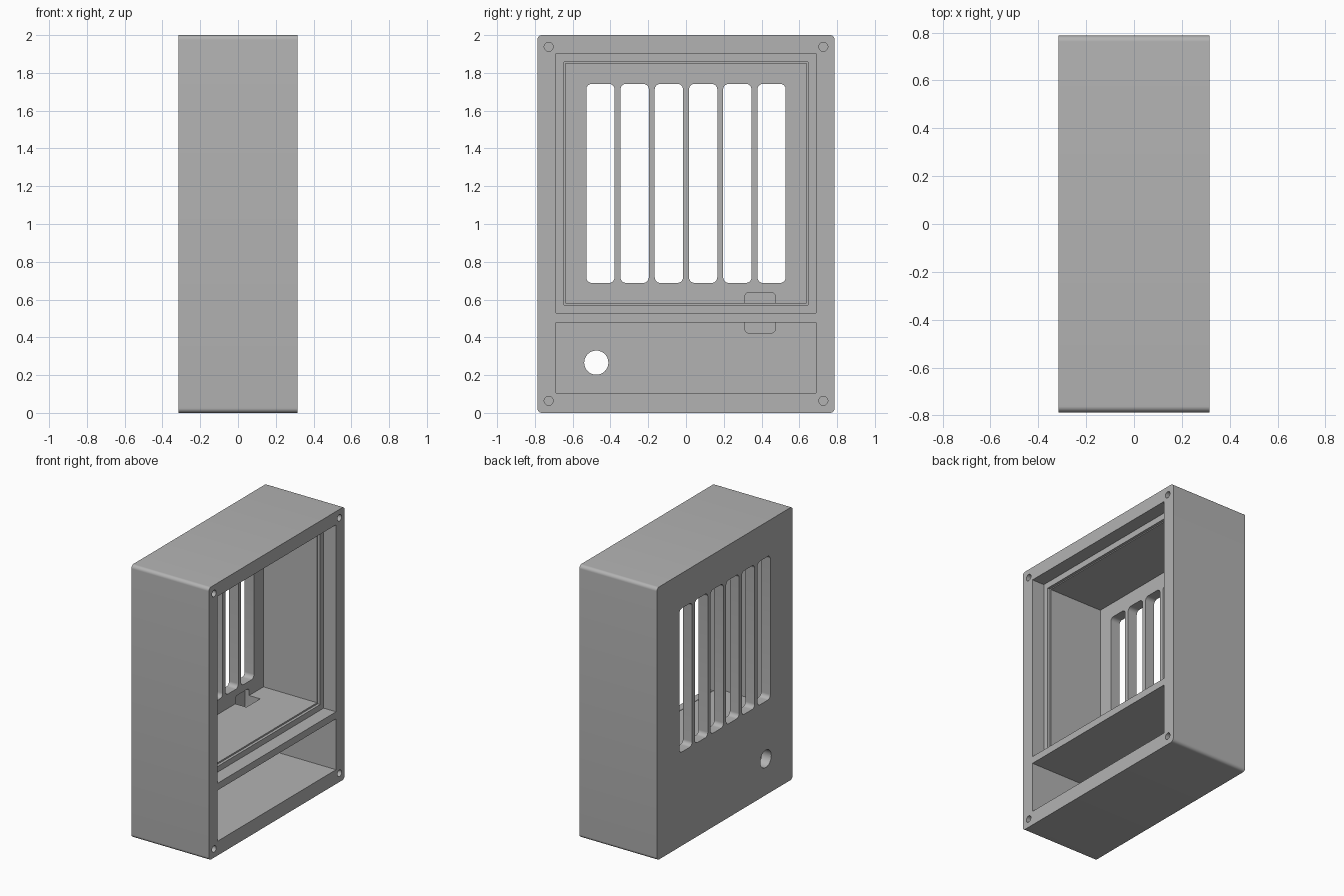
import bpy, bmesh
from math import cos, sin, pi, radians

old = bpy.data.objects.get("Cube")
if old:
    bpy.data.objects.remove(old, do_unlink=True)

grey = bpy.data.materials.new("plain grey")
grey.use_nodes = True
colour = (0.45, 0.45, 0.45, 1)
grey.diffuse_color = colour
grey.node_tree.nodes["Principled BSDF"].inputs["Base Color"].default_value = colour

FRONT, BACK = 0.315, -0.315      # open face and rear panel, along x
INNER = -0.24                    # inside of the rear panel


def outline(y0, y1, z0, z1, r, steps=8):
    """Rectangle in the yz plane, with rounded corners when r > 0."""
    if r == 0:
        return [(y0, z0), (y1, z0), (y1, z1), (y0, z1)]
    centres = [(y1 - r, z1 - r), (y0 + r, z1 - r), (y0 + r, z0 + r), (y1 - r, z0 + r)]
    return [(cy + r * cos((q + i / steps) * pi / 2), cz + r * sin((q + i / steps) * pi / 2))
            for q, (cy, cz) in enumerate(centres) for i in range(steps + 1)]


def disc(y, z, r, sides=32):
    return [(y + r * cos(2 * pi * i / sides), z + r * sin(2 * pi * i / sides))
            for i in range(sides)]


def prism(name, points, x0, x1):
    """Extrude a yz outline along x."""
    bm = bmesh.new()
    face = bm.faces.new([bm.verts.new((x0, y, z)) for y, z in points])
    new = bmesh.ops.extrude_face_region(bm, geom=[face])["geom"]
    bmesh.ops.translate(bm, vec=(x1 - x0, 0, 0),
                        verts=[v for v in new if isinstance(v, bmesh.types.BMVert)])
    bmesh.ops.recalc_face_normals(bm, faces=bm.faces)
    mesh = bpy.data.meshes.new(name)
    bm.to_mesh(mesh)
    bm.free()
    mesh.materials.append(grey)
    obj = bpy.data.objects.new(name, mesh)
    bpy.context.collection.objects.link(obj)
    return obj


def cut(target, points, x0, x1):
    """Subtract an extruded outline from the target."""
    cutter = prism("cutter", points, x0, x1)
    cutter.hide_render = True
    mod = target.modifiers.new("cut", "BOOLEAN")
    mod.operation, mod.solver, mod.object = "DIFFERENCE", "EXACT", cutter
    bpy.context.view_layer.objects.active = target
    bpy.ops.object.modifier_apply(modifier=mod.name)
    bpy.data.objects.remove(cutter, do_unlink=True)


# Enclosure block with rounded long edges
case = prism("enclosure", outline(-0.787, 0.787, 0, 2, 0.025), BACK, FRONT)
OUT = FRONT + 0.05

# Upper compartment: panel recess, thin lip, then the main cavity
cut(case, outline(-0.687, 0.687, 0.53, 1.902, 0), FRONT - 0.1, OUT)
cut(case, outline(-0.646, 0.646, 0.572, 1.857, 0), FRONT - 0.12, OUT)
cut(case, outline(-0.638, 0.638, 0.583, 1.85, 0), INNER, OUT)

# Lower compartment
cut(case, outline(-0.687, 0.687, 0.105, 0.478, 0), INNER, OUT)

# Cable passage between compartments, pocketed into the rear panel
cut(case, outline(0.312, 0.472, 0.423, 0.637, 0.02), INNER - 0.035, INNER + 0.09)

# Ventilation slots
for i in range(6):
    y = -0.453 + 0.1812 * i
    cut(case, outline(y - 0.075, y + 0.075, 0.688, 1.742, 0.03), BACK - 0.05, INNER + 0.03)

# Cable hole
cut(case, disc(-0.475, 0.266, 0.064), BACK - 0.05, INNER + 0.03)

# Blind screw holes in the four corners
for y in (-0.727, 0.727):
    for z in (0.064, 1.938):
        cut(case, disc(y, z, 0.024, 24), FRONT - 0.3, OUT)

bpy.ops.object.select_all(action="DESELECT")
case.select_set(True)
bpy.context.view_layer.objects.active = case
bpy.ops.object.shade_smooth_by_angle(angle=radians(30))
